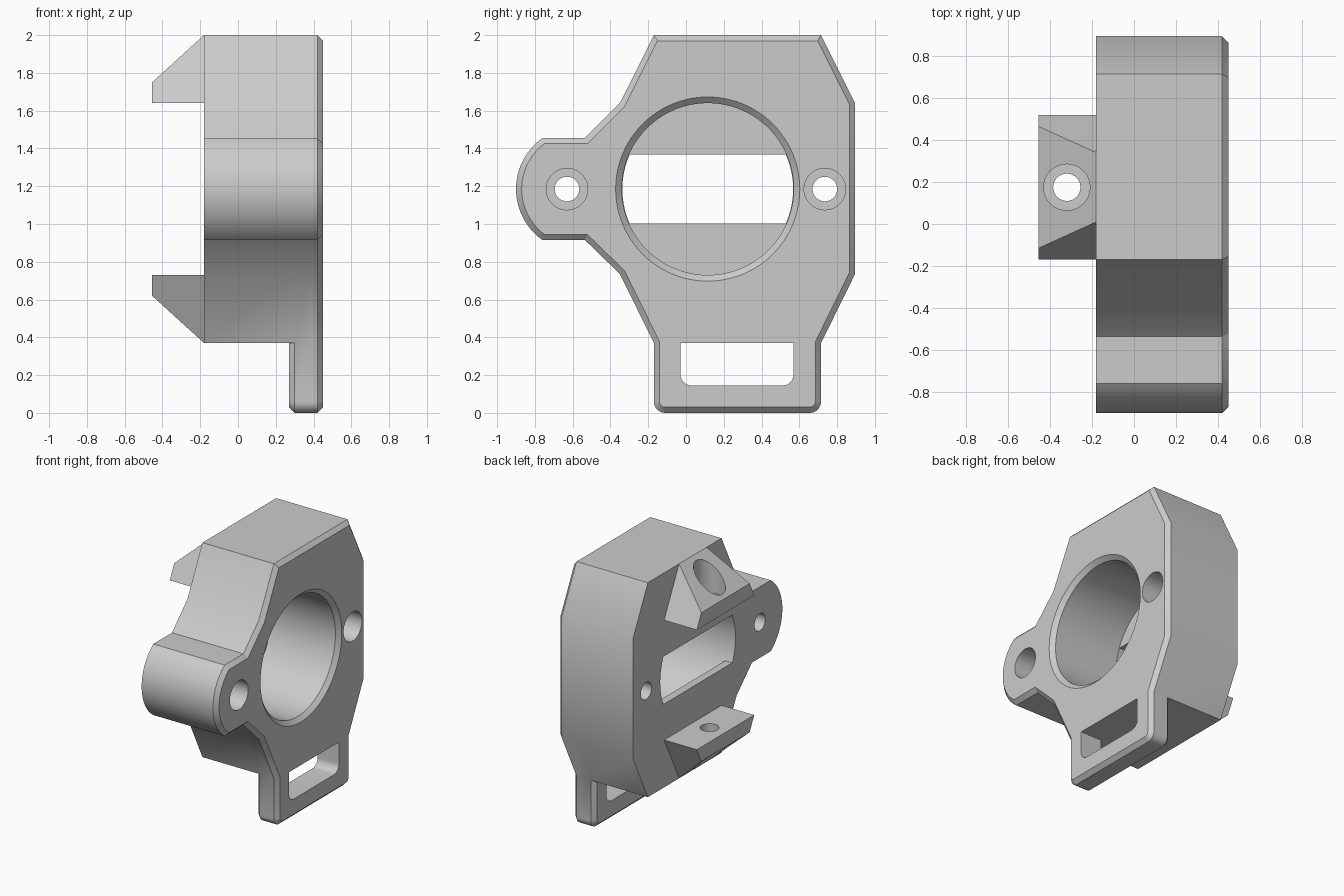
import bpy
import bmesh
from math import sin, cos, pi, radians
from mathutils import Vector

old = bpy.data.objects.get("Cube")
if old:
    bpy.data.objects.remove(old, do_unlink=True)

MID_Z = 1.185          # height of the main axis
BORE_Y = 0.115         # bore centre
CLIP_Y, CLIP_X = 0.175, -0.32
BACK, FRONT, BEVEL = -0.18, 0.45, 0.03

grey = bpy.data.materials.new("light_grey")
grey.use_nodes = True
grey.diffuse_color = (0.6, 0.6, 0.6, 1)
grey.node_tree.nodes["Principled BSDF"].inputs["Base Color"].default_value = (0.6, 0.6, 0.6, 1)


def loft(name, rings):
    """Closed solid through rings with matching point counts."""
    bm = bmesh.new()
    loops = [[bm.verts.new(p) for p in ring] for ring in rings]
    n = len(loops[0])
    for a, b in zip(loops, loops[1:]):
        for i in range(n):
            j = (i + 1) % n
            bm.faces.new((a[i], a[j], b[j], b[i]))
    bm.faces.new(loops[0][::-1])
    bm.faces.new(loops[-1])
    bmesh.ops.recalc_face_normals(bm, faces=bm.faces)
    mesh = bpy.data.meshes.new(name)
    bm.to_mesh(mesh)
    bm.free()
    mesh.materials.append(grey)
    obj = bpy.data.objects.new(name, mesh)
    bpy.context.collection.objects.link(obj)
    return obj


def boolean(target, tool, operation):
    """Apply one boolean and discard the tool."""
    tool.hide_render = True
    mod = target.modifiers.new(operation, 'BOOLEAN')
    mod.operation, mod.object, mod.solver = operation, tool, 'EXACT'
    bpy.ops.object.select_all(action='DESELECT')
    bpy.context.view_layer.objects.active = target
    target.select_set(True)
    bpy.ops.object.modifier_apply(modifier=mod.name)
    bpy.data.objects.remove(tool, do_unlink=True)


def arc(y, z, r, start, end, steps):
    angles = [radians(start + (end - start) * i / steps) for i in range(steps + 1)]
    return [(y + r * cos(a), z + r * sin(a)) for a in angles]


def inset(points, d):
    """Mitred inset of a counter-clockwise outline."""
    result = []
    for i, p in enumerate(points):
        p = Vector(p)
        u = (p - Vector(points[i - 1])).normalized()
        v = (Vector(points[(i + 1) % len(points)]) - p).normalized()
        n1, n2 = Vector((-u.y, u.x)), Vector((-v.y, v.x))
        result.append(tuple(p + (n1 + n2) * d / (1 + n1.dot(n2))))
    return result


def slab(name, layers):
    """Stack of (x, outline) layers, outlines given in y and z."""
    return loft(name, [[(x, y, z) for y, z in pts] for x, pts in layers])


def drill(name, profile, place, steps=64):
    """Round cutter from (distance, radius) pairs; place maps to world."""
    return loft(name, [[place(d, r * cos(2 * pi * i / steps), r * sin(2 * pi * i / steps))
                        for i in range(steps)] for d, r in profile])


# Outlines: angular body with a round ear, plus the strap tab below
half_angle = 54.9
ear = arc(-0.57, MID_Z, 0.33, 180 - half_angle, 180 + half_angle, 24)
upper = ([(0.715, 0.37), (0.895, 0.735), (0.895, 1.64), (0.715, 2.0),
          (-0.17, 2.0), (-0.35, 1.64), (-0.535, 1.455)]
         + ear + [(-0.535, 0.915), (-0.35, 0.735), (-0.17, 0.37)])
tab = (arc(-0.11, 0.06, 0.06, 180, 270, 8) + arc(0.655, 0.06, 0.06, 270, 360, 8))
outline = upper + tab

# Front plate with bevelled rims and the strap slot
housing = slab("mount_housing", [
    (0.27, inset(outline, BEVEL)), (0.30, outline),
    (FRONT - BEVEL, outline), (FRONT, inset(outline, BEVEL))])
slot = (arc(0.03, 0.205, 0.06, 180, 270, 8) + arc(0.51, 0.205, 0.06, 270, 360, 8)
        + [(0.57, 0.37), (-0.03, 0.37)])
boolean(housing, slab("strap_slot", [(0.2, slot), (0.6, slot)]), 'DIFFERENCE')

# Deep body behind the plate
boolean(housing, slab("body_block", [(BACK, upper), (0.38, upper)]), 'UNION')

# Wedge clips on the back, mirrored about the main axis
wedge = [(-0.14, 1.64), (-0.455, 1.64), (-0.455, 1.75), (BACK, 2.0), (-0.14, 1.95)]
for side in (1, -1):
    def rel(z):
        return MID_Z + side * (z - MID_Z)

    rings = [[(x, CLIP_Y + s * (0.345 - 0.5 * (z - 1.64)), rel(z)) for x, z in wedge]
             for s in (-1, 1)]
    boolean(housing, loft("clip", rings), 'UNION')
    boolean(housing, drill("clip_hole",
                           [(1.5, 0.065), (1.7, 0.065), (1.7, 0.11), (2.2, 0.11)],
                           lambda d, u, v: (CLIP_X + u, CLIP_Y + v, rel(d)), 48),
            'DIFFERENCE')

# Main bore with a bevelled mouth, and the window in its floor
boolean(housing, drill("bore",
                       [(-0.12, 0.455), (FRONT - BEVEL, 0.455), (FRONT + 0.03, 0.52)],
                       lambda d, u, v: (d, BORE_Y + u, MID_Z + v), 96), 'DIFFERENCE')
window = (arc(BORE_Y, MID_Z, 0.452, -23.7, 23.7, 10)
          + arc(BORE_Y, MID_Z, 0.452, 156.3, 203.7, 10))
boolean(housing, slab("floor_window", [(-0.3, window), (-0.05, window)]), 'DIFFERENCE')

# Counterbored screw holes either side of the bore
for hole_y in (-0.63, 0.735):
    boolean(housing, drill("screw_hole",
                           [(-0.3, 0.065), (-0.1, 0.065), (-0.1, 0.11), (0.6, 0.11)],
                           lambda d, u, v: (d, hole_y + u, MID_Z + v), 48), 'DIFFERENCE')

bpy.ops.object.select_all(action='DESELECT')
housing.select_set(True)
bpy.context.view_layer.objects.active = housing
bpy.ops.object.shade_smooth_by_angle(angle=radians(30))
